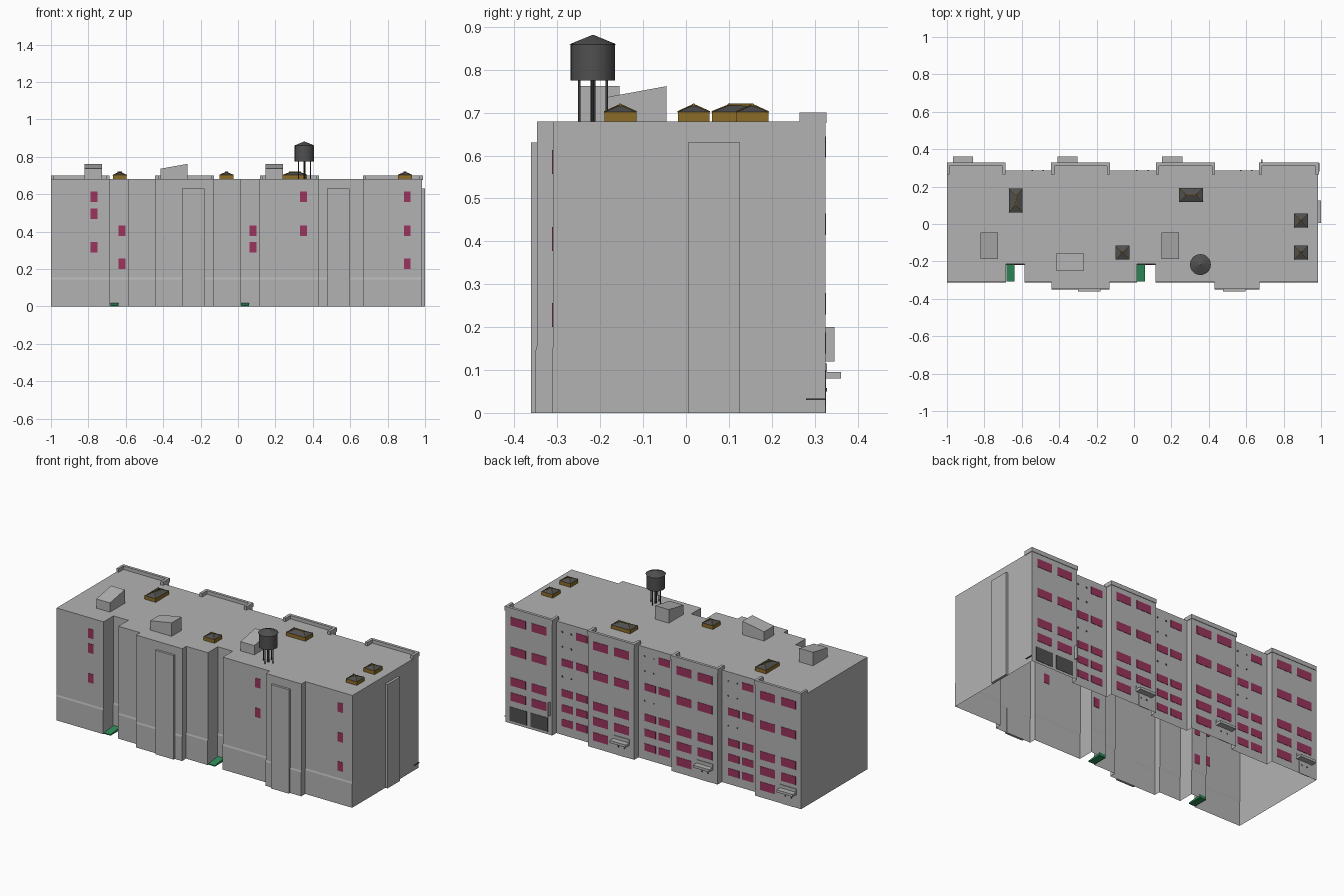
import bpy, bmesh, math
from mathutils import Vector

cube = bpy.data.objects.get("Cube")
if cube:
    bpy.data.objects.remove(cube)


def material(name, rgb):
    m = bpy.data.materials.new(name)
    m.use_nodes = True
    m.diffuse_color = (*rgb, 1)
    bsdf = m.node_tree.nodes["Principled BSDF"]
    bsdf.inputs["Base Color"].default_value = (*rgb, 1)
    bsdf.inputs["Roughness"].default_value = 0.8
    return m


GREY = material("wall grey", (0.45, 0.45, 0.45))
DARK = material("dark grey", (0.08, 0.08, 0.08))
PINK = material("window magenta", (0.32, 0.033, 0.11))
GOLD = material("skylight gold", (0.26, 0.15, 0.02))
GREEN = material("hatch green", (0.028, 0.26, 0.1))


def finish(name, bm, mat):
    mesh = bpy.data.meshes.new(name)
    bm.to_mesh(mesh)
    bm.free()
    mesh.materials.append(mat)
    ob = bpy.data.objects.new(name, mesh)
    bpy.context.scene.collection.objects.link(ob)
    return ob


def add_box(bm, x0, x1, y0, y1, z0, z1):
    r = bmesh.ops.create_cube(bm, size=1)
    for v in r["verts"]:
        v.co = (x1 if v.co.x > 0 else x0, y1 if v.co.y > 0 else y0, z1 if v.co.z > 0 else z0)
    return r["verts"]


def boxes(name, mat, items):
    bm = bmesh.new()
    for b in items:
        add_box(bm, *b)
    return finish(name, bm, mat)


def add_rod(bm, a, b, r, sides=6):
    a, b = Vector(a), Vector(b)
    d = b - a
    mat = d.to_track_quat("Z", "Y").to_matrix().to_4x4()
    mat.translation = (a + b) / 2
    bmesh.ops.create_cone(bm, cap_ends=True, segments=sides, radius1=r, radius2=r,
                          depth=d.length, matrix=mat)


ROOF = 0.68
WEST, EAST = -1.0, 0.985
FRONT, BULGE, NOTCH = -0.31, -0.348, -0.215
BACK, RECESS = 0.325, 0.285
BAYS = [(WEST, -0.69), (-0.44, -0.13), (0.12, 0.43), (0.67, EAST)]

# Footprint: front steps from left to right, then the back bays in reverse
steps = [(-0.685, -0.585, NOTCH), (-0.44, -0.13, BULGE), (0.015, 0.115, NOTCH), (0.43, 0.67, BULGE)]
outline = [(WEST, FRONT)]
for x0, x1, y in steps:
    outline += [(x0, FRONT), (x0, y), (x1, y), (x1, FRONT)]
outline.append((EAST, FRONT))
for x0, x1 in reversed(BAYS):
    if x1 != EAST:
        outline.append((x1, RECESS))
    outline += [(x1, BACK), (x0, BACK)]
    if x0 != WEST:
        outline.append((x0, RECESS))

# Main block: open below, with a slight plinth on the front
bm = bmesh.new()
rings = []
for z, out in ((0, 0.003), (0.145, 0.003), (0.155, 0), (ROOF, 0)):
    rings.append([bm.verts.new((x, y - out if y < 0 else y, z)) for x, y in outline])
n = len(outline)
for low, high in zip(rings, rings[1:]):
    for i in range(n):
        j = (i + 1) % n
        bm.faces.new((low[i], low[j], high[j], high[i]))
bm.faces.new(rings[-1])
finish("building_walls", bm, GREY)

# Flat chimney breasts
boxes("chimney_breasts", GREY, [
    (-0.3, -0.178, -0.362, BULGE, 0, 0.63),
    (0.475, 0.595, -0.362, BULGE, 0, 0.63),
    (EAST, 1.0, 0.005, 0.126, 0, 0.63)])

# U-shaped parapets over the back bays
parapets = []
for x0, x1 in BAYS:
    t, o = 0.014, 0.003
    parapets += [(x0 - (o if x0 > WEST else 0), x1 + o, BACK - t, BACK + o, ROOF - 0.004, 0.701),
                 (x0 - (o if x0 > WEST else 0), x0 + t, 0.265, BACK - t, ROOF - 0.004, 0.701),
                 (x1 - t, x1 + o, 0.265, BACK - t, ROOF - 0.004, 0.701)]
boxes("parapets", GREY, parapets)

# Front windows
front = [(-0.77, FRONT, (0.585, 0.495, 0.315)), (-0.62, NOTCH, (0.405, 0.228)),
         (0.08, NOTCH, (0.405, 0.315)), (0.35, FRONT, (0.585, 0.405)),
         (0.905, FRONT, (0.585, 0.405, 0.228))]
T = 0.002
boxes("front_windows", PINK, [(x - 0.018, x + 0.018, y - T, y + T, z - 0.028, z + 0.028)
                              for x, y, zs in front for z in zs])

# Back windows, entrance doors, garage doors, canopies and vents
wins, garages, doors, canopies, vents = [], [], [], [], []
FLOORS = (0.62, 0.44, 0.255, 0.163)
for i, (x0, x1) in enumerate(BAYS):
    c = (x0 + x1) / 2
    for side in (0.07, -0.07):
        x = c + side
        rows = list(FLOORS)
        if i == 3:
            garages.append((x - 0.058, x + 0.058, BACK - T, BACK + T, 0.015, 0.1))
        elif side > 0:
            rows.append(0.07)
        else:
            doors.append((x - 0.035, x + 0.035, BACK - T, BACK + T, 0, 0.08))
            canopies += [(x - 0.054, x + 0.054, BACK, 0.362, 0.08, 0.095),
                         (x - 0.054, x + 0.054, BACK, 0.329, 0.095, 0.115)]
            vents += [(x + d - 0.004, x + d + 0.004, BACK, BACK + 0.004, 0.05, 0.058)
                      for d in (-0.02, 0.02)]
        wins += [(x - 0.05, x + 0.05, BACK - T, BACK + T, z - 0.025, z + 0.025) for z in rows]
for (a, x0), (x1, b) in zip(BAYS, BAYS[1:]):
    c = (x0 + x1) / 2
    for x, rows in ((c + 0.045, FLOORS[1:] + (0.075,)), (c - 0.05, FLOORS + (0.075,))):
        wins += [(x - 0.038, x + 0.038, RECESS - T, RECESS + T, z - 0.022, z + 0.022) for z in rows]
    for z in (0.62, 0.53, 0.35):
        vents += [(c + d - 0.004, c + d + 0.004, RECESS, RECESS + 0.003, z, z + 0.008)
                  for d in (0.02, 0.08)]
boxes("back_windows", PINK, wins)
boxes("garage_doors", DARK, garages)
boxes("entrance_doors", GREY, doors)
boxes("canopies", GREY, canopies)
boxes("wall_vents", DARK, vents)
boxes("projecting_sign", GREY, [(0.68, 0.688, BACK, 0.346, 0.12, 0.2)])
boxes("side_bar", DARK, [(EAST, EAST + 0.006, 0.28, BACK, 0.03, 0.034)])

# Sloping cellar hatches in the front notches
bm = bmesh.new()
for x in (-0.683, 0.017):
    for v in add_box(bm, x, x + 0.043, -0.307, NOTCH, 0, 0.018):
        if v.co.z > 0 and v.co.y < -0.25:
            v.co.z = 0.006
finish("cellar_hatches", bm, GREEN)

# Roof stair bulkheads with a single slope
for name, x0, x1, y0, y1, axis in (("left_bulkhead", -0.82, -0.728, -0.187, -0.045, 1),
                                   ("middle_bulkhead", -0.415, -0.27, -0.25, -0.155, 0),
                                   ("right_bulkhead", 0.147, 0.24, -0.187, -0.045, 1)):
    bm = bmesh.new()
    low = (x0, y0)[axis]
    for v in add_box(bm, x0, x1, y0, y1, ROOF, 0.762):
        if v.co.z > 0.7 and abs(v.co[axis] - low) < 0.01:
            v.co.z = 0.736
    finish(name, bm, GREY)

# Skylights: gold curb, dark hipped glass, gold ridge and hip bars
curbs, bars, glass = [], bmesh.new(), bmesh.new()
for x, y, hx, hy in ((-0.632, 0.125, 0.037, 0.064), (0.305, 0.155, 0.064, 0.037),
                     (-0.062, -0.153, 0.037, 0.037), (0.893, 0.018, 0.037, 0.037),
                     (0.893, -0.153, 0.037, 0.037)):
    curbs.append((x - hx, x + hx, y - hy, y + hy, ROOF, 0.702))
    m = min(hx, hy)
    rx, ry = max(hx - m, 0.004), max(hy - m, 0.004)
    verts = add_box(glass, x - hx, x + hx, y - hy, y + hy, 0.702, 0.717)
    for v in verts:
        if v.co.z > 0.71:
            sx = 1 if v.co.x > x else -1
            sy = 1 if v.co.y > y else -1
            v.co.x, v.co.y = x + sx * rx, y + sy * ry
            add_rod(bars, (x + sx * hx, y + sy * hy, 0.702), v.co, 0.002)
    add_rod(bars, (x - rx - 0.004, y - ry * (ry > 0.005), 0.718),
            (x + rx + 0.004, y + ry * (ry > 0.005), 0.718), 0.004)
boxes("skylight_curbs", GOLD, curbs)
finish("skylight_glass", glass, DARK)
finish("skylight_bars", bars, GOLD)

# Water tank on legs
TX, TY = 0.355, -0.217
bm = bmesh.new()
add_rod(bm, (TX, TY, 0.775), (TX, TY, 0.86), 0.052, 20)
add_rod(bm, (TX, TY, ROOF), (TX, TY, 0.775), 0.006, 8)
for k in range(4):
    a = k * math.pi / 2
    px, py = TX + 0.032 * math.cos(a), TY + 0.032 * math.sin(a)
    add_rod(bm, (px, py, ROOF), (px, py, 0.775), 0.003)
tank = finish("water_tank", bm, DARK)
bm = bmesh.new()
bmesh.ops.create_cone(bm, cap_ends=True, segments=20, radius1=0.056, radius2=0, depth=0.023)
bmesh.ops.translate(bm, verts=bm.verts, vec=(TX, TY, 0.8705))
finish("tank_roof", bm, DARK)
bpy.context.view_layer.objects.active = tank
tank.select_set(True)
bpy.ops.object.shade_smooth_by_angle(angle=math.radians(30))
